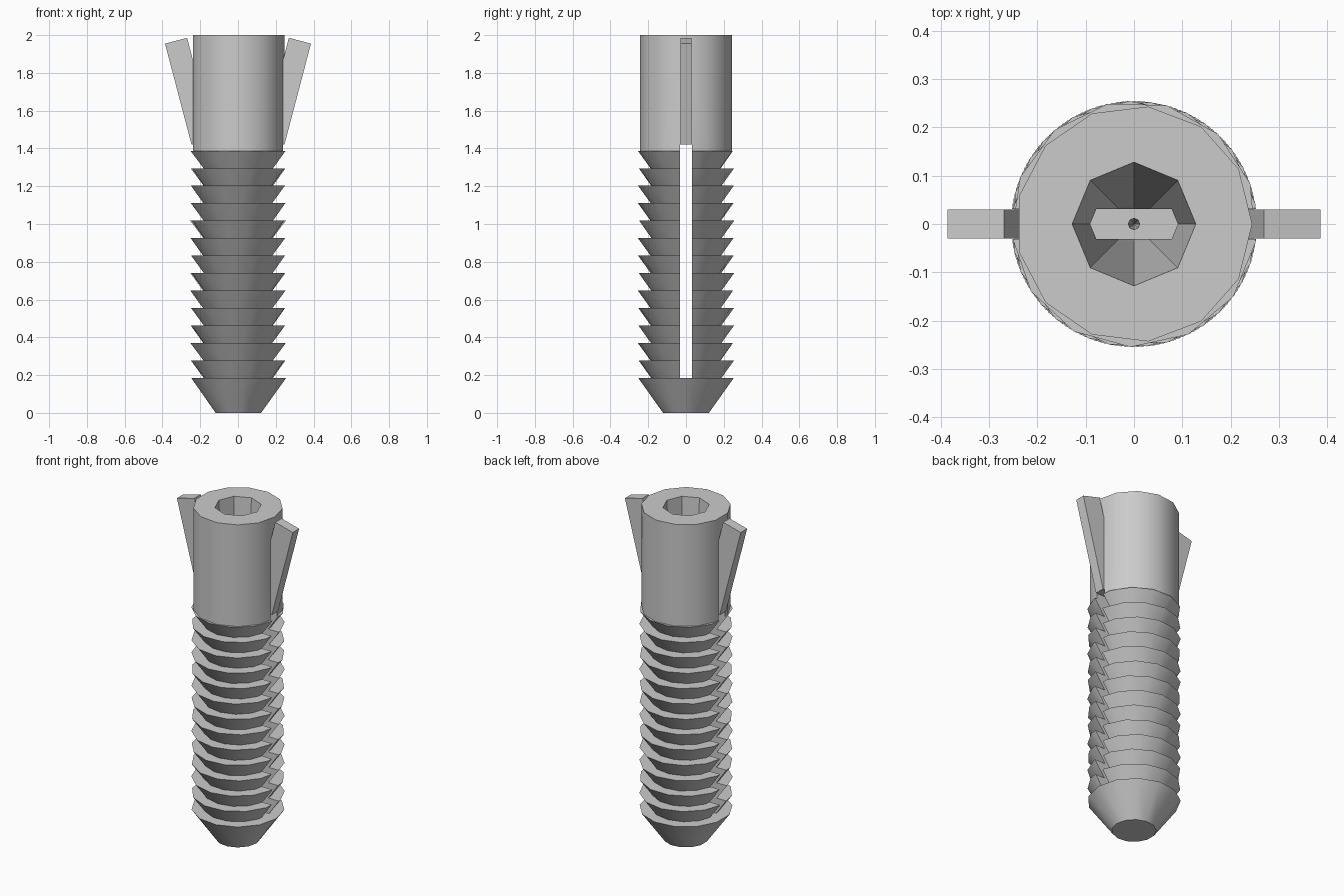
import bpy, math
from mathutils import Matrix

cube = bpy.data.objects.get("Cube")
if cube:
    bpy.data.objects.remove(cube, do_unlink=True)

grey = bpy.data.materials.new("plain grey")
grey.use_nodes = True
COLOUR = (0.6, 0.6, 0.6, 1)
grey.diffuse_color = COLOUR
grey.node_tree.nodes["Principled BSDF"].inputs["Base Color"].default_value = COLOUR

SIDES = 13
TIP_TOP, PITCH, RINGS = 0.185, 0.0925, 13
RIM, ROOT, TIP = 0.255, 0.188, 0.122
HEAD_BOTTOM = TIP_TOP + PITCH * RINGS
SLOT_TOP, SLOT_WIDTH = 1.42, 0.062


def frustum(name, r_low, r_high, z_low, z_high, sides=SIDES, turn=0.0):
    """Upright frustum whose first corner points along +x, turned about z."""
    bpy.ops.mesh.primitive_cone_add(vertices=sides, radius1=r_low, radius2=r_high,
                                    depth=z_high - z_low)
    ob = bpy.context.object
    ob.name = name
    ob.data.transform(Matrix.Translation((0, 0, (z_low + z_high) / 2))
                      @ Matrix.Rotation(turn - math.pi / 2, 4, "Z"))
    ob.data.materials.append(grey)
    return ob


def box(name, size, matrix):
    bpy.ops.mesh.primitive_cube_add(size=1)
    ob = bpy.context.object
    ob.name = name
    ob.data.transform(matrix @ Matrix.Diagonal((*size, 1)))
    ob.data.materials.append(grey)
    return ob


def cut(ob, *cutters):
    bpy.ops.object.select_all(action="DESELECT")
    bpy.context.view_layer.objects.active = ob
    ob.select_set(True)
    for cutter in cutters:
        mod = ob.modifiers.new("cut", "BOOLEAN")
        mod.operation, mod.solver, mod.object = "DIFFERENCE", "EXACT", cutter
        bpy.ops.object.modifier_apply(modifier=mod.name)
    bpy.ops.object.shade_smooth_by_angle(angle=math.radians(30))


# Cutters: tapered eight-sided bore and the slot that splits the shank
bore = frustum("bore_cutter", 0.0003, 0.1293, 0.005, 2.02, sides=8)
slot_low = TIP_TOP - 0.04
slot = box("slot_cutter", (1, SLOT_WIDTH, SLOT_TOP - slot_low),
           Matrix.Translation((0, 0, (SLOT_TOP + slot_low) / 2)))

# Solid tapered tip
cut(frustum("tip", TIP, RIM, 0, TIP_TOP), bore)

# Barbed rings, each turned a little from the one below
for i in range(RINGS):
    z = TIP_TOP + PITCH * i
    ring = frustum(f"barb_ring_{i + 1}", ROOT, RIM, z, z + PITCH,
                   turn=math.radians(10 * (i + 1)))
    cut(ring, slot, bore)

# Plain cylindrical head
cut(frustum("head", 0.245, 0.245, HEAD_BOTTOM, 2), slot, bore)

# Wings leaning out from the head
WING_WIDTH, WING_LENGTH = 0.121, 0.553
for name, side in (("left_wing", 1), ("right_wing", -1)):
    lean = Matrix.Rotation(side * math.radians(14.7), 4, "Y")
    hinge = Matrix.Translation((side * 0.246, 0, 1.42))
    offset = Matrix.Translation((-side * WING_WIDTH / 2, 0, WING_LENGTH / 2))
    box(name, (WING_WIDTH, 0.06, WING_LENGTH), hinge @ lean @ offset)

for cutter in (bore, slot):
    bpy.data.objects.remove(cutter, do_unlink=True)
